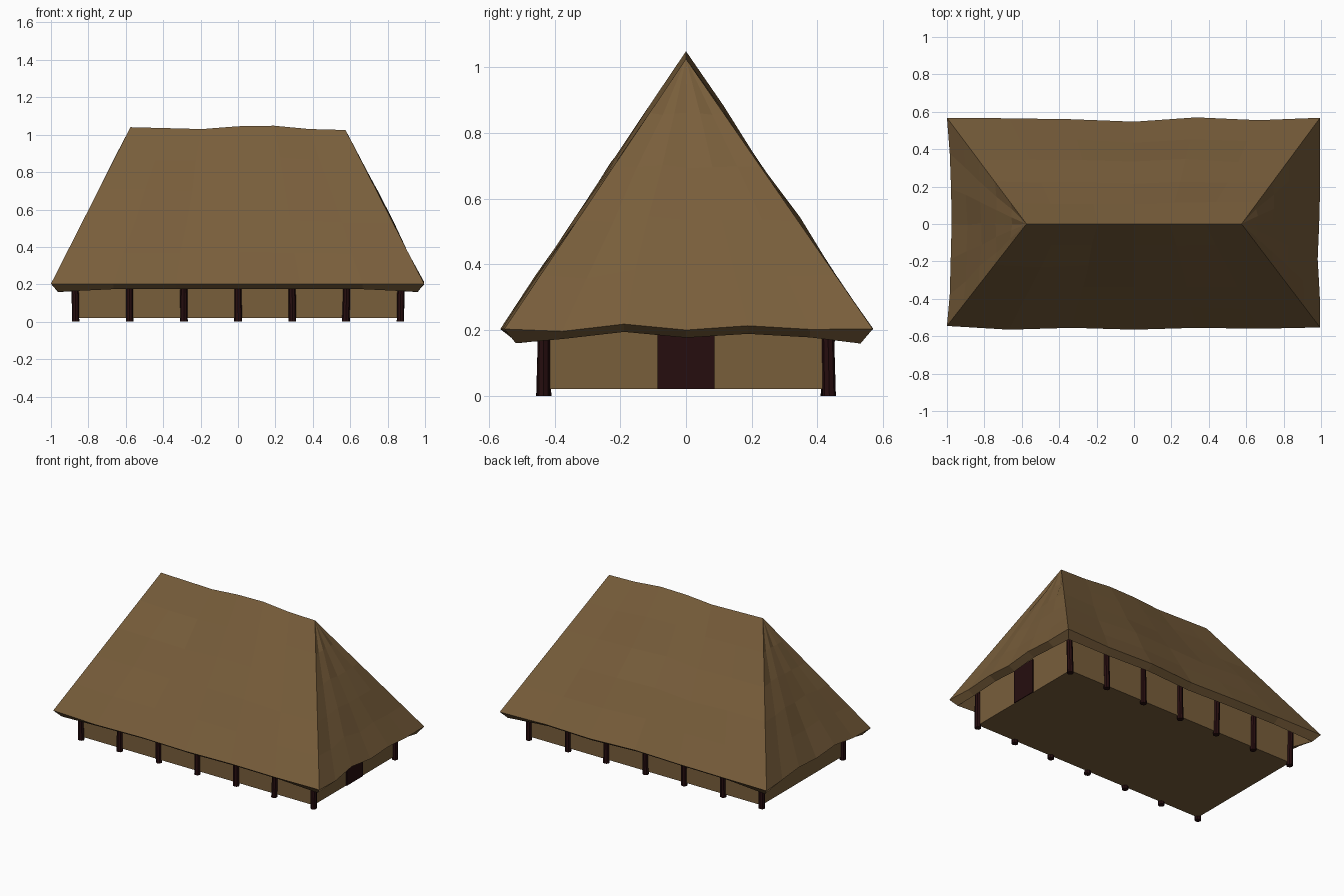
import bpy, bmesh, random
from mathutils import Vector

random.seed(4)
if "Cube" in bpy.data.objects:
    bpy.data.objects.remove(bpy.data.objects["Cube"], do_unlink=True)


def material(name, rgb):
    m = bpy.data.materials.new(name)
    m.use_nodes = True
    m.diffuse_color = (*rgb, 1)
    m.node_tree.nodes["Principled BSDF"].inputs["Base Color"].default_value = (*rgb, 1)
    return m


straw = material("straw brown", (0.19, 0.112, 0.044))
dark_wood = material("dark wood", (0.019, 0.004, 0.0045))


def add_object(name, bm, mat):
    bmesh.ops.recalc_face_normals(bm, faces=bm.faces)
    mesh = bpy.data.meshes.new(name)
    bm.to_mesh(mesh)
    bm.free()
    mesh.materials.append(mat)
    obj = bpy.data.objects.new(name, mesh)
    bpy.context.collection.objects.link(obj)
    return obj


def box(name, low, high, mat):
    bm = bmesh.new()
    bmesh.ops.create_cube(bm, size=1)
    low, high = Vector(low), Vector(high)
    for v in bm.verts:
        v.co = (low + high) / 2 + v.co * (high - low)
    return add_object(name, bm, mat)


# Thatched hip roof: each side is a grid lofted from the uneven eave to the ridge
SEG, LEVELS = 6, 5
RIDGE_Z = [1.04, 1.035, 1.03, 1.045, 1.048, 1.03, 1.025]
FRONT_Y = [-0.545, -0.565, -0.555, -0.565, -0.555, -0.56, -0.553]
BACK_Y = [0.568, 0.565, 0.56, 0.547, 0.57, 0.555, 0.568]
LEFT_X = [0.99, 0.993, 0.982, 0.99, 0.995, 0.995, 1.0]
RIGHT_X = [-1.0, -0.985, -0.98, -0.975, -0.978, -0.985, -1.0]
END_Z = [0.203, 0.196, 0.218, 0.2, 0.213, 0.202, 0.2]

ridge = [Vector((0.575 * (i / 3 - 1), 0, z)) for i, z in enumerate(RIDGE_Z)]


def long_eave(ys):
    xs = [RIGHT_X[0]] + [i / 3 - 1 for i in range(1, SEG)] + [0.995]
    return [Vector((x, y, 0.203)) for x, y in zip(xs, ys)]


front, back = long_eave(FRONT_Y), long_eave(BACK_Y)


def end_eave(xs, start, stop):
    mid = [Vector((xs[i], 0.565 * (i / 3 - 1), END_Z[i])) for i in range(1, SEG)]
    return [start] + mid + [stop]


sides = [
    (front, ridge),
    (back, ridge),
    (end_eave(LEFT_X, front[-1], back[-1]), [ridge[-1]] * (SEG + 1)),
    (end_eave(RIGHT_X, front[0], back[0]), [ridge[0]] * (SEG + 1)),
]

bm = bmesh.new()
for low, high in sides:
    rows = []
    for k in range(LEVELS + 1):
        t = k / LEVELS
        row = []
        for i, (a, b) in enumerate(zip(low, high)):
            p = a.lerp(b, t)
            if 0 < k < LEVELS and 0 < i < SEG:
                p += Vector([random.uniform(-0.006, 0.006) for _ in range(3)])
            row.append(bm.verts.new(p))
        rows.append(row)
    for r0, r1 in zip(rows, rows[1:]):
        for i in range(SEG):
            bm.faces.new((r0[i], r0[i + 1], r1[i + 1], r1[i]))
bmesh.ops.remove_doubles(bm, verts=bm.verts, dist=0.0005)
roof = add_object("thatched_roof", bm, straw)
thick = roof.modifiers.new("thatch_thickness", "SOLIDIFY")
thick.thickness = 0.052
thick.offset = -1
thick.use_even_offset = True

# Walls with floor, and the door on the left end
WALL_X, WALL_Y = 0.868, 0.433
box("walls", (-WALL_X, -WALL_Y, 0.02), (WALL_X, WALL_Y, 0.27), straw)
box("door", (WALL_X - 0.001, -0.086, 0.02), (WALL_X + 0.006, 0.086, 0.25), dark_wood)

# Rough posts along both long walls
for side, y in (("front", -WALL_Y), ("back", WALL_Y)):
    for i in range(7):
        bm = bmesh.new()
        bmesh.ops.create_cone(bm, cap_ends=True, segments=8, radius1=0.02,
                              radius2=0.018, depth=0.27)
        lean = Vector((random.uniform(-0.004, 0.004), random.uniform(-0.004, 0.004), 0))
        for v in bm.verts:
            top = v.co.z > 0
            v.co += Vector((0.29 * (i - 3), y, 0.135)) + (lean if top else -lean)
        add_object(f"{side}_post_{i + 1}", bm, dark_wood)
